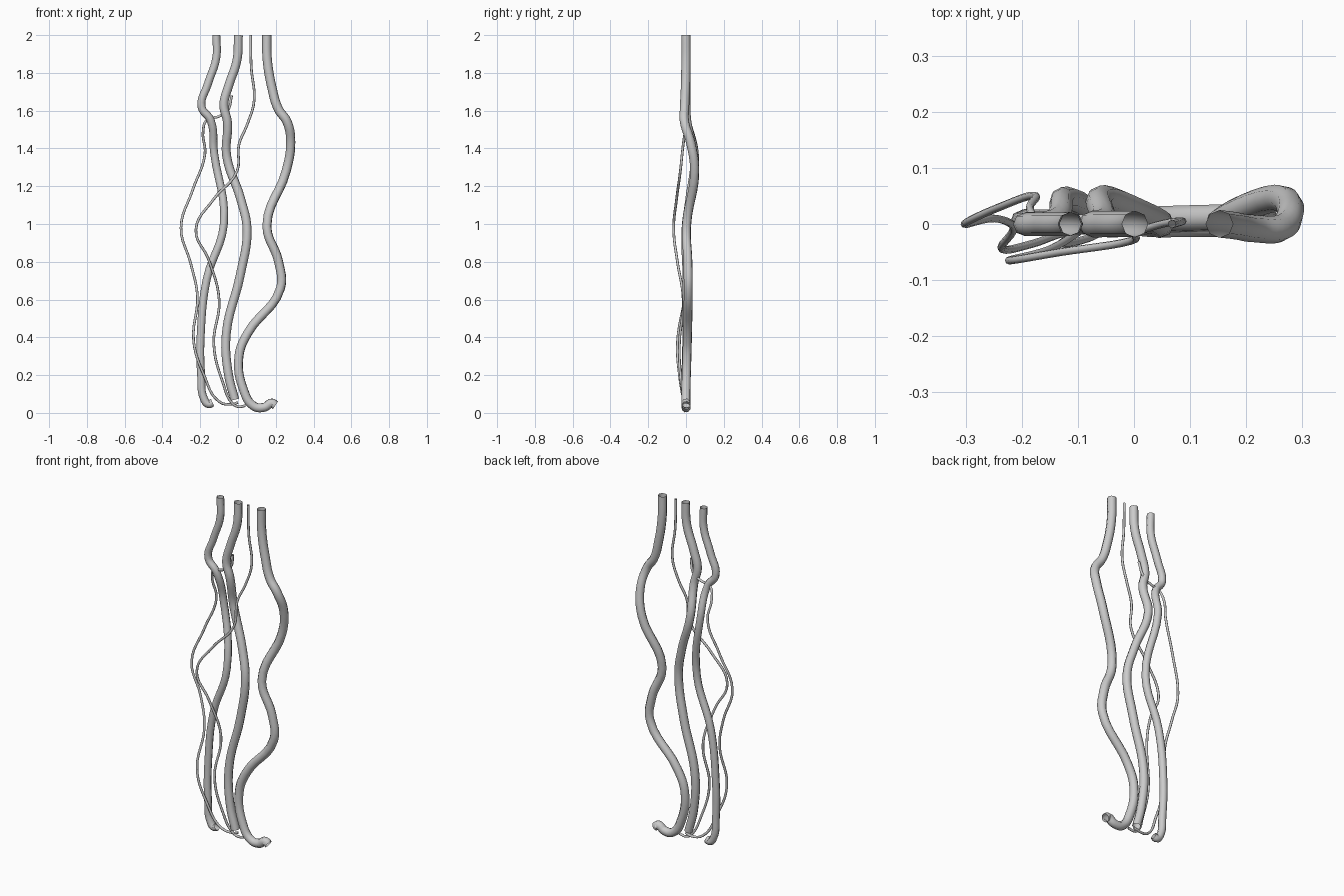
import bpy


def vine(name, radius, pts):
    """Sweep a round open tube along a smooth path of (x, y, z) points."""
    cu = bpy.data.curves.new(name, 'CURVE')
    cu.dimensions = '3D'
    cu.resolution_u = 6
    cu.bevel_depth = radius
    cu.bevel_resolution = 2
    sp = cu.splines.new('BEZIER')
    sp.bezier_points.add(len(pts) - 1)
    for bp, p in zip(sp.bezier_points, pts):
        bp.co = p
        bp.handle_left_type = bp.handle_right_type = 'AUTO'
    sp.use_smooth = True
    ob = bpy.data.objects.new(name, cu)
    bpy.context.collection.objects.link(ob)
    bpy.ops.object.select_all(action='DESELECT')
    ob.select_set(True)
    bpy.context.view_layer.objects.active = ob
    bpy.ops.object.convert(target='MESH')


# thick vines
vine("left_thick_vine", 0.021, [
    (-.115, 0, 2), (-.115, 0, 1.88), (-.16, 0, 1.74), (-.193, 0, 1.62),
    (-.145, .005, 1.55), (-.127, .045, 1.38), (-.075, .005, 1.0),
    (-.165, .005, .71), (-.197, .005, .42), (-.195, 0, .2),
    (-.178, 0, .07), (-.155, 0, .046), (-.135, 0, .055)])

vine("middle_thick_vine", 0.0235, [
    (.002, 0, 2), (-.005, 0, 1.87), (-.05, 0, 1.73), (-.075, 0, 1.63),
    (-.056, .005, 1.54), (-.06, .045, 1.36), (.015, .02, 1.13),
    (.048, 0, .97), (.012, .005, .73), (-.062, .005, .42),
    (-.05, 0, .2), (-.017, 0, .07)])

vine("right_thick_vine", 0.0245, [
    (.152, 0, 2), (.155, 0, 1.87), (.18, -.003, 1.72), (.213, -.008, 1.61),
    (.26, -.008, 1.54), (.279, .025, 1.43), (.255, .046, 1.28),
    (.153, .003, .99), (.215, .01, .8), (.225, .012, .66),
    (.05, .008, .42), (.005, .005, .3), (.03, 0, .12),
    (.085, 0, .035), (.14, 0, .03), (.18, 0, .052), (.198, 0, .04)])

# thin tendrils
vine("front_tendril", 0.007, [
    (.067, 0, 2), (.07, 0, 1.83), (.085, .005, 1.65), (.05, 0, 1.53),
    (.005, -.015, 1.42), (-.005, -.03, 1.28), (-.13, -.05, 1.13),
    (-.223, -.065, .97), (-.155, -.047, .81), (-.1, -.015, .6),
    (-.128, -.035, .36), (-.08, -.025, .16), (-.03, -.005, .05),
    (0, 0, .033), (.04, 0, .038)])

vine("left_tendril", 0.007, [
    (-.033, 0, 1.68), (-.055, .01, 1.6), (-.1, .01, 1.57),
    (-.165, .01, 1.55), (-.185, .025, 1.49), (-.175, .05, 1.37),
    (-.24, .03, 1.18), (-.302, 0, .98), (-.25, .01, .79),
    (-.215, -.005, .62), (-.235, -.045, .38), (-.18, -.035, .2),
    (-.1, -.01, .06), (-.035, 0, .045), (0, 0, .055)])
